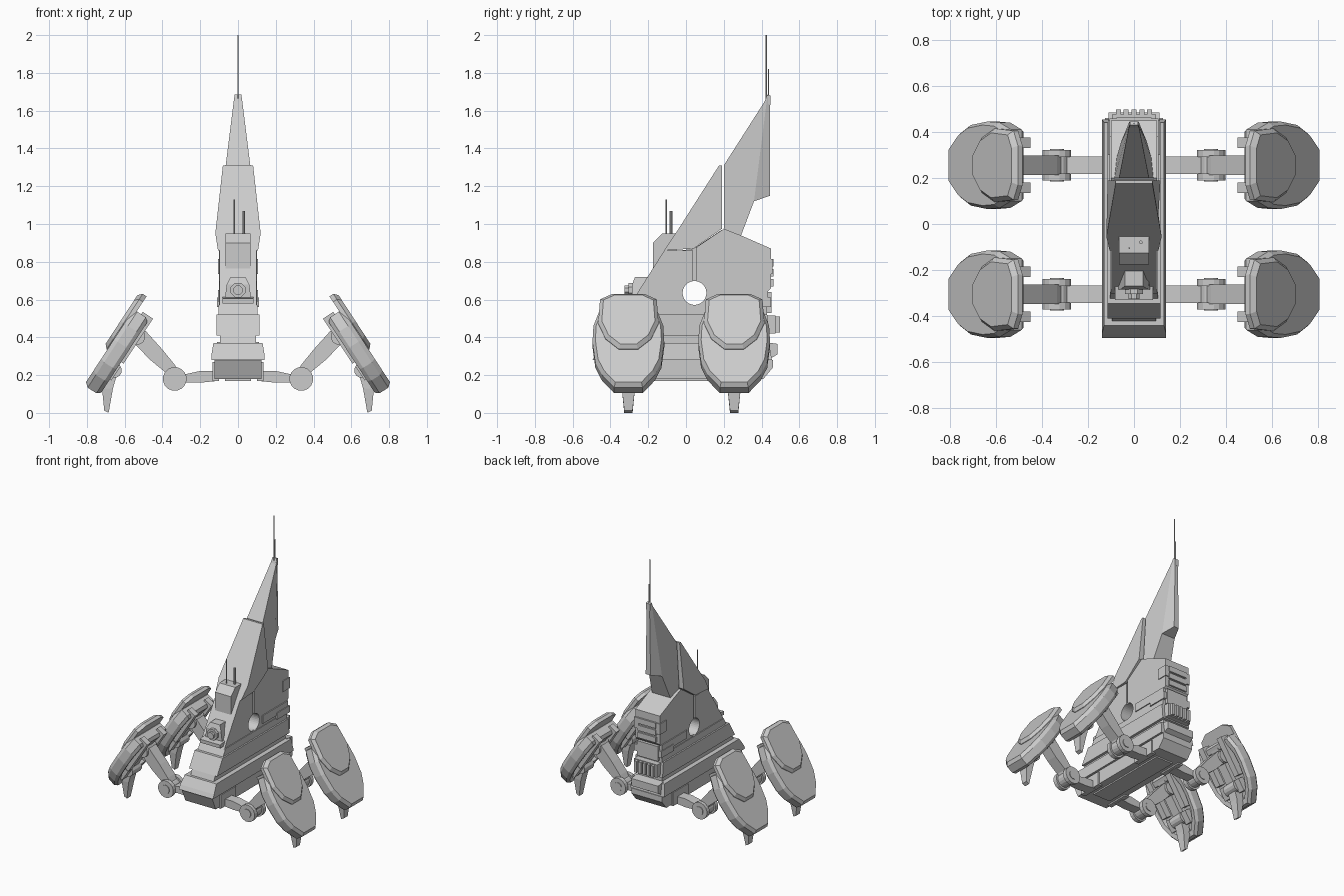
import bpy, bmesh, math
from mathutils import Matrix, Vector

I = Matrix.Identity(4)


def loft(name, rings, M=I):
    """Skin a stack of equal-length rings and cap both ends."""
    bm = bmesh.new()
    vs = [[bm.verts.new(M @ Vector(p)) for p in r] for r in rings]
    n = len(rings[0])
    for a, b in zip(vs, vs[1:]):
        for i in range(n):
            j = (i + 1) % n
            bm.faces.new((a[i], a[j], b[j], b[i]))
    bm.faces.new(vs[0][::-1])
    bm.faces.new(vs[-1])
    bmesh.ops.recalc_face_normals(bm, faces=bm.faces)
    me = bpy.data.meshes.new(name)
    bm.to_mesh(me)
    bm.free()
    ob = bpy.data.objects.new(name, me)
    bpy.context.collection.objects.link(ob)
    return ob


def hull(name, pts, hw=None):
    """Side profile (y, z[, half width]) spread symmetrically along x."""
    pts = [p if len(p) == 3 else (*p, hw) for p in pts]
    return loft(name, [[(s * w, y, z) for y, z, w in pts] for s in (-1, 1)])


def plate(name, pts, h, M=I):
    """Front profile (x, z) extruded to y = -h..h."""
    return loft(name, [[(x, s * h, z) for x, z in pts] for s in (-1, 1)], M)


def box(name, x, y, z, M=I):
    return loft(name, [[(a, b, c) for a, b in ((x[0], y[0]), (x[1], y[0]), (x[1], y[1]), (x[0], y[1]))]
                       for c in z], M)


def rod(name, p, q, r, n=16, M=I, r2=None):
    p, q = Vector(p), Vector(q)
    rot = (q - p).to_track_quat('Z', 'Y')
    ring = lambda c, rr: [c + rot @ Vector((rr * math.cos(t), rr * math.sin(t), 0))
                          for t in ((i + .5) * math.tau / n for i in range(n))]
    return loft(name, [ring(p, r), ring(q, r if r2 is None else r2)], M)


# stepped lower hull
hull("base", [(-.485, .28), (-.44, .18), (.41, .18), (.46, .24), (.46, .28)], .125)
hull("base_plate", [(-.495, .28, .14), (-.48, .31, .14), (-.44, .37, .13), (.44, .37, .13), (.455, .28, .14)])
hull("waist", [(-.425, .36), (-.40, .42), (.42, .42), (.42, .36)], .095)
hull("middle_plate", [(-.41, .41), (-.345, .52), (.43, .52), (.44, .41)], .115)
hull("collar", [(-.33, .51), (-.295, .57), (.43, .57), (.43, .51)], .104)

# upper hull halves divided by a groove
core = hull("core", [(-.28, .55), (-.09, .85), (.04, .87), (.19, .97), (.42, .86), (.42, .55)], .086)
front = hull("front_hull", [(-.305, .56), (-.115, .86), (.037, .86), (.037, .56)], .098)
rear = hull("rear_hull", [(.053, .56), (.053, .875), (.20, .975), (.29, .94), (.45, .87), (.45, .66),
                          (.43, .64), (.43, .56)], .1)
cutter = rod("hole_cutter", (-.3, .045, .635), (.3, .045, .635), .063, 32)
cutter.hide_render = True
cutter.hide_viewport = True
for ob in (core, front, rear):
    m = ob.modifiers.new("round_hole", 'BOOLEAN')
    m.operation = 'DIFFERENCE'
    m.solver = 'EXACT'
    m.object = cutter

# armoured hood and tail fin
hull("hood", [(-.115, .86, .106), (-.055, .95, .12), (.175, 1.31, .08), (.19, 1.31, .08),
              (.19, .975, .115), (.04, .87, .106)])
hull("fin", [(.2, .96, .085), (.2, 1.31, .065), (.43, 1.67, .02), (.36, 1.12, .055), (.29, .935, .075)])
hull("fin_rear", [(.36, 1.12, .055), (.43, 1.67, .02), (.445, 1.655, .012), (.445, 1.15, .02)])
hull("fin_tip", [(.415, 1.645, .021), (.43, 1.685, .018), (.447, 1.68, .016), (.447, 1.63, .016)])
rod("long_antenna", (0, .425, 1.66), (0, .425, 2), .003, 6)
rod("short_antenna", (0, .437, 1.66), (0, .437, 1.82), .003, 6)

# front sensor housing, aerials and gun turret
hull("sensor_housing", [(-.175, .74), (-.175, .90), (-.125, .95), (-.05, .95), (-.05, .74)], .065)
rod("tall_aerial", (-.02, -.105, .94), (-.02, -.105, 1.13), .004, 6)
rod("thick_aerial", (.03, -.08, .94), (.03, -.08, 1.07), .008, 8)
hull("turret_shelf", [(-.33, .58), (-.33, .605), (-.22, .62), (-.22, .58)], .083)
hull("turret", [(-.285, .6, .07), (-.285, .68, .06), (-.27, .72, .04), (-.2, .72, .04), (-.2, .6, .07)])
rod("turret_barrel", (0, -.22, .65), (0, -.305, .65), .042, 8)
rod("turret_muzzle", (0, -.3, .65), (0, -.325, .65), .026, 8)

# rear details: louvres, blocks, vertical ribs
for i in range(3):
    z = .67 + i * .053
    box("louvre", (-.075, .075), (.42, .463), (z, z + .04))
for s in (-1, 1):
    box("rear_cheek", sorted((s * .07, s * .106)), (.38, .458), (.735, .815))
    box("side_strip", sorted((s * .09, s * .107)), (.14, .435), (.59, .65))
    box("side_rail", sorted((s * .09, s * .112)), (.3, .45), (.56, .61))
box("rear_block", (-.085, .085), (.4, .452), (.53, .64))
box("rib_block", (-.095, .095), (.4, .475), (.42, .515))
for i in range(5):
    x = -.068 + i * .034
    box("rib", (x - .011, x + .011), (.46, .498), (.425, .51))
hull("rear_bumper", [(.42, .27), (.45, .29), (.485, .31), (.485, .365), (.42, .375)], .11)
box("belly_panel", (-.07, .07), (-.34, .32), (.17, .19))

# pod outlines in local (along, across); the local frame leans outward
SHELL = [(-.19, .155), (-.1, .185), (0, .19), (.13, .175), (.21, .14), (.29, .075)]
PANEL = [(-.285, .085), (-.25, .15), (-.1, .16), (.0, .12), (.065, .05)]


def outline(half, w, k=1, c=0):
    """Closed symmetric outline at height w, scaled by k about c."""
    pts = half + [(u, -v) for u, v in reversed(half)]
    return [(c + (u - c) * k, v * k, w) for u, v in pts]


POD = Matrix(((.547, 0, .837, .65), (0, 1, 0, 0), (-.837, 0, .547, .385), (0, 0, 0, 1)))

# four identical legs
for y0 in (-.305, .255):
    for s in (1, -1):
        L = Matrix.Translation((0, y0, 0)) @ Matrix.Diagonal((s, 1, 1, 1))
        P = L @ POD
        box("leg_socket", (.1, .135), (-.09, .09), (.17, .27), L)
        plate("inner_arm", [(.12, .168), (.12, .222), (.2, .222), (.3, .2), (.3, .162), (.2, .16)], .038, L)
        rod("hip_axle", (.335, -.045, .18), (.335, .045, .18), .05, 16, L)
        for t in (-1, 1):
            rod("hip_disc", (.335, t * .035, .18), (.335, t * .066, .18), .063, 16, L)
            rod("hip_bolt", (.335, t * .06, .18), (.335, t * .071, .18), .032, 12, L)
        plate("leg_link", [(.30, .2), (.335, .255), (.40, .335), (.49, .435), (.55, .37),
                           (.47, .285), (.385, .215), (.36, .16)], .042, L)
        rod("pod_joint", (.535, -.06, .405), (.535, .06, .405), .045, 12, L)
        # armour shell with hollow inner side, raised upper panel
        loft("pod_shell", [outline(SHELL, -.055, .74, .05), outline(SHELL, -.085, .78, .05),
                           outline(SHELL, -.09, .93, .05), outline(SHELL, -.07, 1, .05),
                           outline(SHELL, -.015, 1, .05), outline(SHELL, .008, .92, .05)], P)
        loft("pod_panel", [outline(PANEL, -.012, 1, -.1), outline(PANEL, .012, 1, -.1),
                           outline(PANEL, .032, .88, -.11)], P)
        # inner mechanism and foot
        box("pod_spine", (-.15, .2), (-.035, .035), (-.09, -.04), P)
        for t in (-1, 1):
            box("pod_rail", (-.205, .08), sorted((t * .075, t * .12)), (-.105, -.04), P)
            box("pod_block", (.1, .19), sorted((t * .05, t * .1)), (-.1, -.04), P)
        rod("ankle", (.655, -.055, .225), (.655, .055, .225), .04, 12, L)
        loft("foot", [[(.63, -.035, .24), (.70, -.035, .24), (.70, .035, .24), (.63, .035, .24)],
                      [(.662, -.035, .13), (.72, -.035, .13), (.72, .035, .13), (.662, .035, .13)],
                      [(.685, -.022, 0), (.708, -.022, .012), (.708, .022, .012), (.685, .022, 0)]], L)
